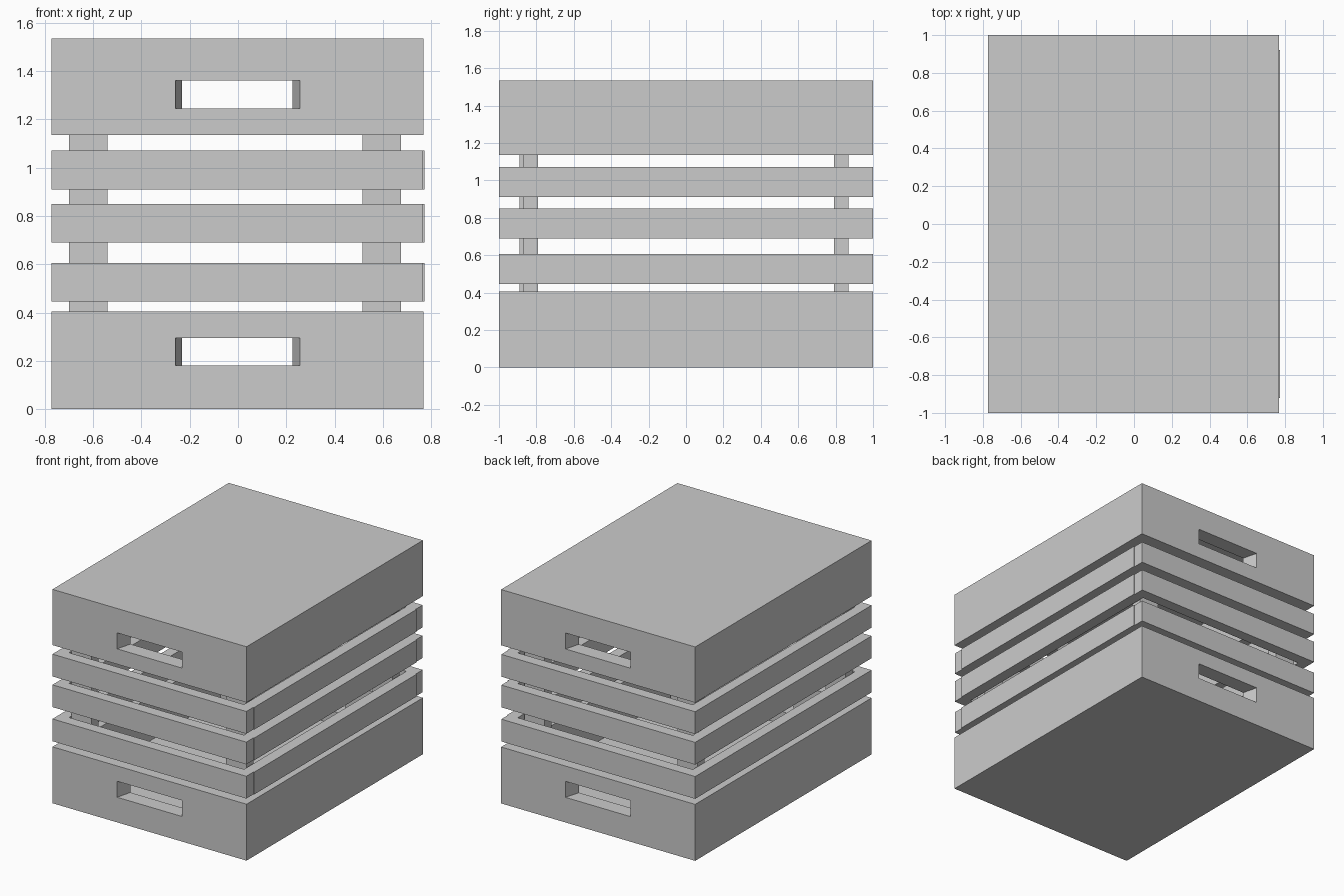
import bpy
import bmesh

if "Cube" in bpy.data.objects:
    bpy.data.objects.remove(bpy.data.objects["Cube"])

X0, X1 = -0.773, 0.768      # outer sides of the trays
WALL = 0.11                 # tray wall thickness


def prism(name, outline, z0, z1):
    """Extrude a flat outline (x, y) from z0 to z1."""
    bm = bmesh.new()
    low = [bm.verts.new((x, y, z0)) for x, y in outline]
    high = [bm.verts.new((x, y, z1)) for x, y in outline]
    bm.faces.new(low)
    bm.faces.new(high)
    n = len(outline)
    for i in range(n):
        j = (i + 1) % n
        bm.faces.new((low[i], low[j], high[j], high[i]))
    bmesh.ops.recalc_face_normals(bm, faces=bm.faces)
    mesh = bpy.data.meshes.new(name)
    bm.to_mesh(mesh)
    bm.free()
    obj = bpy.data.objects.new(name, mesh)
    bpy.context.collection.objects.link(obj)
    return obj


def box(name, x0, x1, y0, y1, z0, z1):
    return prism(name, [(x0, y0), (x1, y0), (x1, y1), (x0, y1)], z0, z1)


def cut(obj, cutter):
    mod = obj.modifiers.new("cut", 'BOOLEAN')
    mod.operation = 'DIFFERENCE'
    mod.solver = 'EXACT'
    mod.object = cutter
    bpy.context.view_layer.objects.active = obj
    bpy.ops.object.modifier_apply(modifier=mod.name)
    bpy.data.objects.remove(cutter)


def tray(name, z0, z1, hollow0, hollow1, slot0, slot1):
    obj = box(name, X0, X1, -1, 1, z0, z1)
    # open hollow
    cut(obj, box("hollow_cutter", X0 + 0.08, X1 - 0.08, -1 + WALL, 1 - WALL,
                 hollow0, hollow1))
    # tapered hand slots at both ends, wider on the outside
    for s in (-1, 1):
        ya, yb = s * 1.02, s * (1 - WALL - 0.02)
        cut(obj, prism("slot_cutter", [(-0.265, ya), (0.262, ya),
                                       (0.221, yb), (-0.226, yb)], slot0, slot1))
    return obj


# Bottom tray opens upward, lid opens downward
tray("bottom_tray", 0, 0.405, 0.09, 0.5, 0.18, 0.295)
tray("lid", 1.135, 1.535, 1.05, 1.445, 1.245, 1.36)

# Three rings of slats
T = 0.08
for i, z in enumerate((0.445, 0.69, 0.91), 1):
    top = z + 0.16
    box(f"front_slat_{i}", X0, X1 - 0.002, -1, -1 + T, z, top)
    box(f"back_slat_{i}", X0, X1 - 0.002, 1 - T, 1, z, top)
    box(f"left_slat_{i}", X0, X0 + T - 0.005, -1 + T, 1 - T, z, top)
    box(f"right_slat_{i}", X1 + 0.004 - T, X1 + 0.004, -1 + T, 1 - T, z, top)

# Corner posts running from tray floor to lid
for name, x, y in (("front_left_post", -0.70, -0.89), ("front_right_post", 0.515, -0.87),
                   ("back_left_post", -0.70, 0.79), ("back_right_post", 0.515, 0.79)):
    box(name, x, x + 0.16, y, y + 0.08, 0.09, 1.445)
